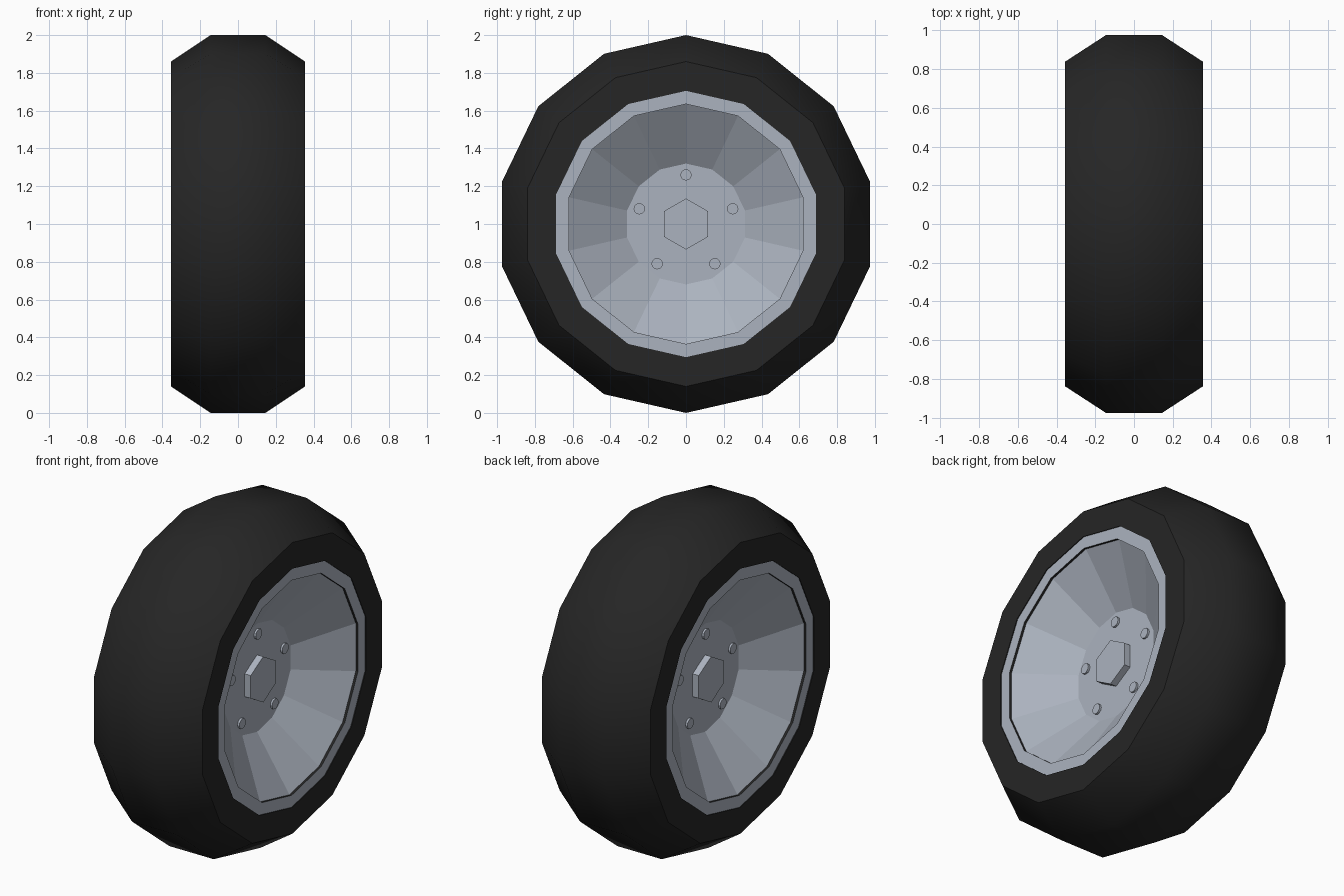
import bpy
from math import sin, cos, pi, radians

cube = bpy.data.objects.get("Cube")
if cube:
    bpy.data.objects.remove(cube, do_unlink=True)


def material(name, rgb):
    m = bpy.data.materials.new(name)
    m.use_nodes = True
    m.diffuse_color = (*rgb, 1)
    m.node_tree.nodes["Principled BSDF"].inputs["Base Color"].default_value = (*rgb, 1)
    return m


rubber = material("black_rubber", (0.019, 0.019, 0.019))
metal = material("pale_metal", (0.41, 0.45, 0.52))


def turn(name, profile, sides, mats, closed=False, mirror=True, offset=(0, 0)):
    """Turn an (x, radius) profile about the axle; open profiles end in a cap."""
    verts = [(x, offset[0] - r * sin(2 * pi * j / sides), offset[1] + r * cos(2 * pi * j / sides))
             for x, r in profile for j in range(sides)]
    rings = len(profile)
    faces = []
    for i in range(rings if closed else rings - 1):
        a, b = i * sides, (i + 1) % rings * sides
        for j in range(sides):
            k = (j + 1) % sides
            faces.append((a + j, a + k, b + k, b + j))
    if not closed:
        faces.append(tuple(range((rings - 1) * sides, rings * sides)))
    mesh = bpy.data.meshes.new(name)
    mesh.from_pydata(verts, [], faces)
    for m in mats:
        mesh.materials.append(m)
    ob = bpy.data.objects.new(name, mesh)
    ob.location.z = 1
    bpy.context.collection.objects.link(ob)
    if mirror:
        mod = ob.modifiers.new("both_sides", 'MIRROR')
        mod.use_mirror_merge = False
    return ob


SIDES = 14

# Tyre: flat tread, sloped shoulders, flat sidewalls
tyre = turn("tyre", [(-0.355, 0.705), (-0.355, 0.86), (-0.145, 1), (0.145, 1),
                     (0.355, 0.86), (0.355, 0.705)], SIDES, [rubber],
            closed=True, mirror=False)
bpy.ops.object.select_all(action='DESELECT')
tyre.select_set(True)
bpy.context.view_layer.objects.active = tyre
bpy.ops.object.shade_smooth_by_angle(angle=radians(40))

# Rim: flat lip, dark step, dished cone and hub disc
rim = turn("rim", [(0.35, 0.705), (0.35, 0.635), (0.336, 0.635), (0.125, 0.32)],
           SIDES, [metal, rubber])
for face in rim.data.polygons:
    if abs(face.normal.x) < 0.1:
        face.material_index = 1

# Centre nut
turn("hub_nut", [(0.12, 0.135), (0.165, 0.135)], 6, [metal])

# Five shallow wheel bolts
for n in range(5):
    a = 2 * pi * n / 5
    turn(f"wheel_bolt_{n + 1}", [(0.12, 0.03), (0.137, 0.03)], 12, [metal],
         offset=(0.26 * sin(a), 0.26 * cos(a)))
